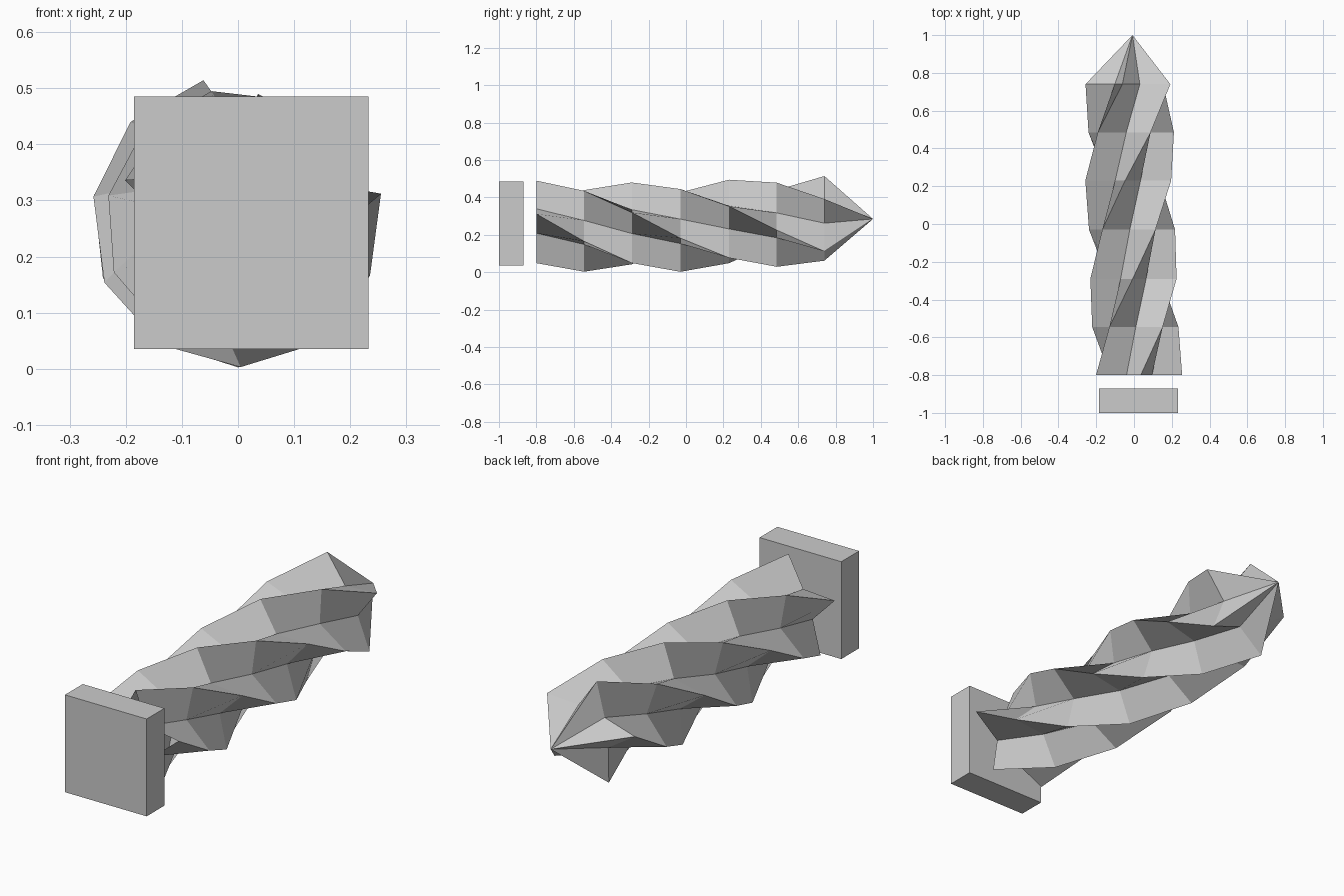
import bpy, bmesh
from math import radians, cos, sin

if "Cube" in bpy.data.objects:
    bpy.data.objects.remove(bpy.data.objects["Cube"])

OUTER, INNER = 0.24, 0.115

# stations along the shaft: y, centre x, centre z
stations = [(-0.80, 0.023, 0.250), (-0.545, 0.008, 0.243), (-0.29, -0.001, 0.240),
            (-0.03, -0.015, 0.242), (0.23, -0.023, 0.256), (0.485, -0.025, 0.267),
            (0.74, -0.019, 0.278)]
START, STEP = radians(87), radians(-33.8)


def new_object(name, bm):
    mesh = bpy.data.meshes.new(name)
    bm.to_mesh(mesh)
    bm.free()
    ob = bpy.data.objects.new(name, mesh)
    bpy.context.collection.objects.link(ob)
    return ob


# twisted shaft: five-pointed star swept along y, open at the rear, pointed at the front
bm = bmesh.new()
rings = []
for i, (y, cx, cz) in enumerate(stations):
    ring = []
    for k in range(10):
        a = START + STEP * i + radians(36 * k)
        r = INNER if k % 2 else OUTER
        ring.append(bm.verts.new((cx + r * cos(a), y, cz + r * sin(a))))
    rings.append(ring)
for a, b in zip(rings, rings[1:]):
    for k in range(10):
        n = (k + 1) % 10
        bm.faces.new((a[k], a[n], b[n], b[k]))
tip = bm.verts.new((-0.008, 1.0, 0.285))
for k in range(10):
    bm.faces.new((rings[-1][k], rings[-1][(k + 1) % 10], tip))
bmesh.ops.recalc_face_normals(bm, faces=bm.faces)
new_object("twisted_shaft", bm)

# separate rectangular end plate
bm = bmesh.new()
bmesh.ops.create_cube(bm, size=1)
bmesh.ops.scale(bm, vec=(0.418, 0.13, 0.45), verts=bm.verts)
bmesh.ops.translate(bm, vec=(0.024, -0.935, 0.26), verts=bm.verts)
new_object("end_plate", bm)
